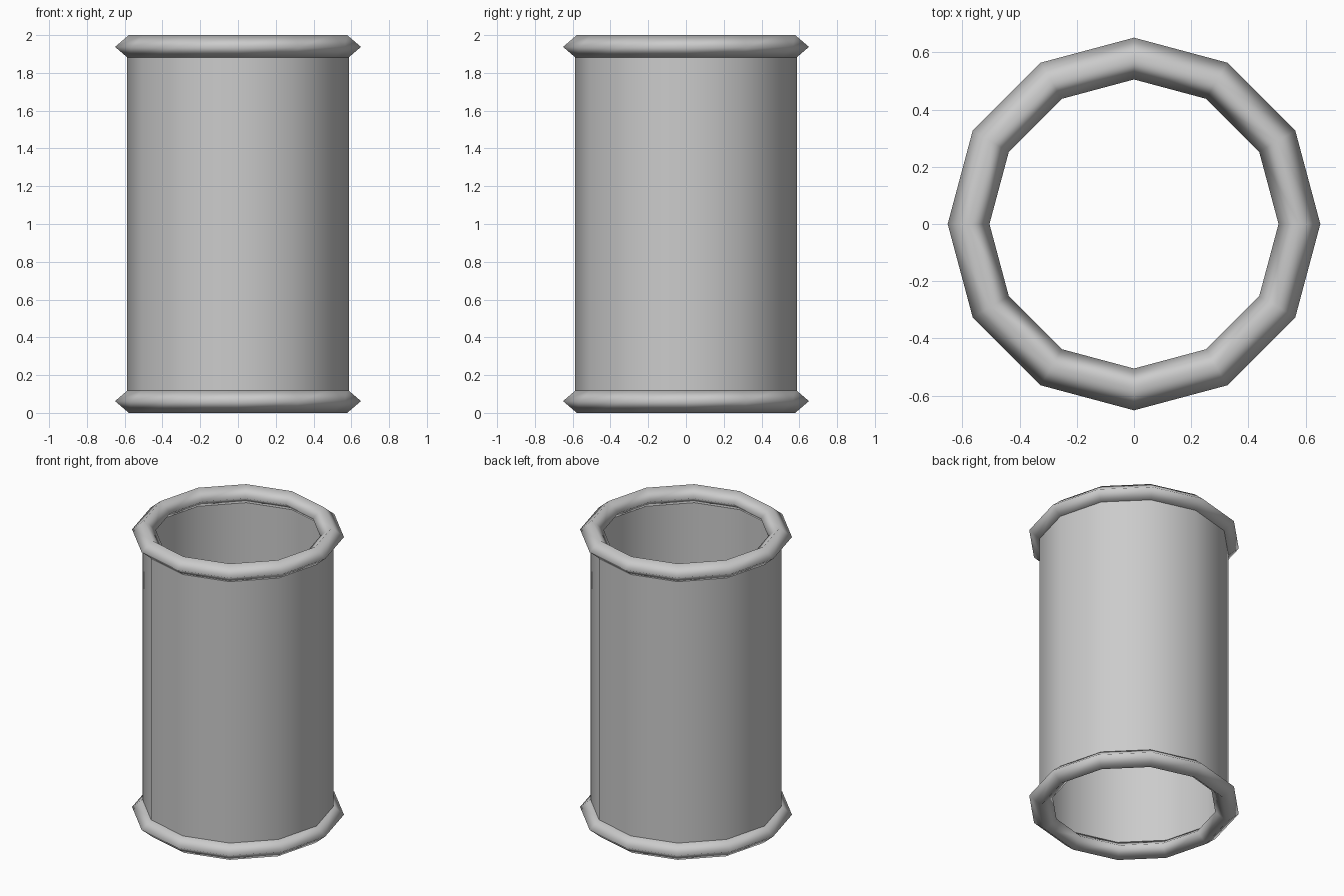
import bpy

cube = bpy.data.objects.get("Cube")
if cube:
    bpy.data.objects.remove(cube, do_unlink=True)

SIDES = 12
HEIGHT = 2.0
RING_RADIUS, RING_WIDTH, RING_HALF = 0.578, 0.073, 0.0625
WALL_RADIUS = 0.587

# One plain grey for everything
grey = bpy.data.materials.new("plain_grey")
grey.use_nodes = True
colour = (0.6, 0.6, 0.6, 1)
grey.diffuse_color = colour
grey.node_tree.nodes["Principled BSDF"].inputs["Base Color"].default_value = colour


def finish(name):
    obj = bpy.context.object
    obj.name = name
    obj.data.materials.append(grey)
    bpy.ops.object.shade_smooth()
    return obj


# Open tube wall, its ends tucked inside the rims
bpy.ops.mesh.primitive_cylinder_add(
    vertices=SIDES, radius=WALL_RADIUS, depth=HEIGHT - RING_HALF,
    end_fill_type='NOTHING', location=(0, 0, HEIGHT / 2))
finish("tube_wall")

# Diamond-section rims at both ends
for name, z in (("bottom_rim", RING_HALF), ("top_rim", HEIGHT - RING_HALF)):
    bpy.ops.mesh.primitive_torus_add(
        major_segments=SIDES, minor_segments=4,
        major_radius=RING_RADIUS, minor_radius=RING_WIDTH, location=(0, 0, z))
    rim = finish(name)
    rim.scale.z = RING_HALF / RING_WIDTH
